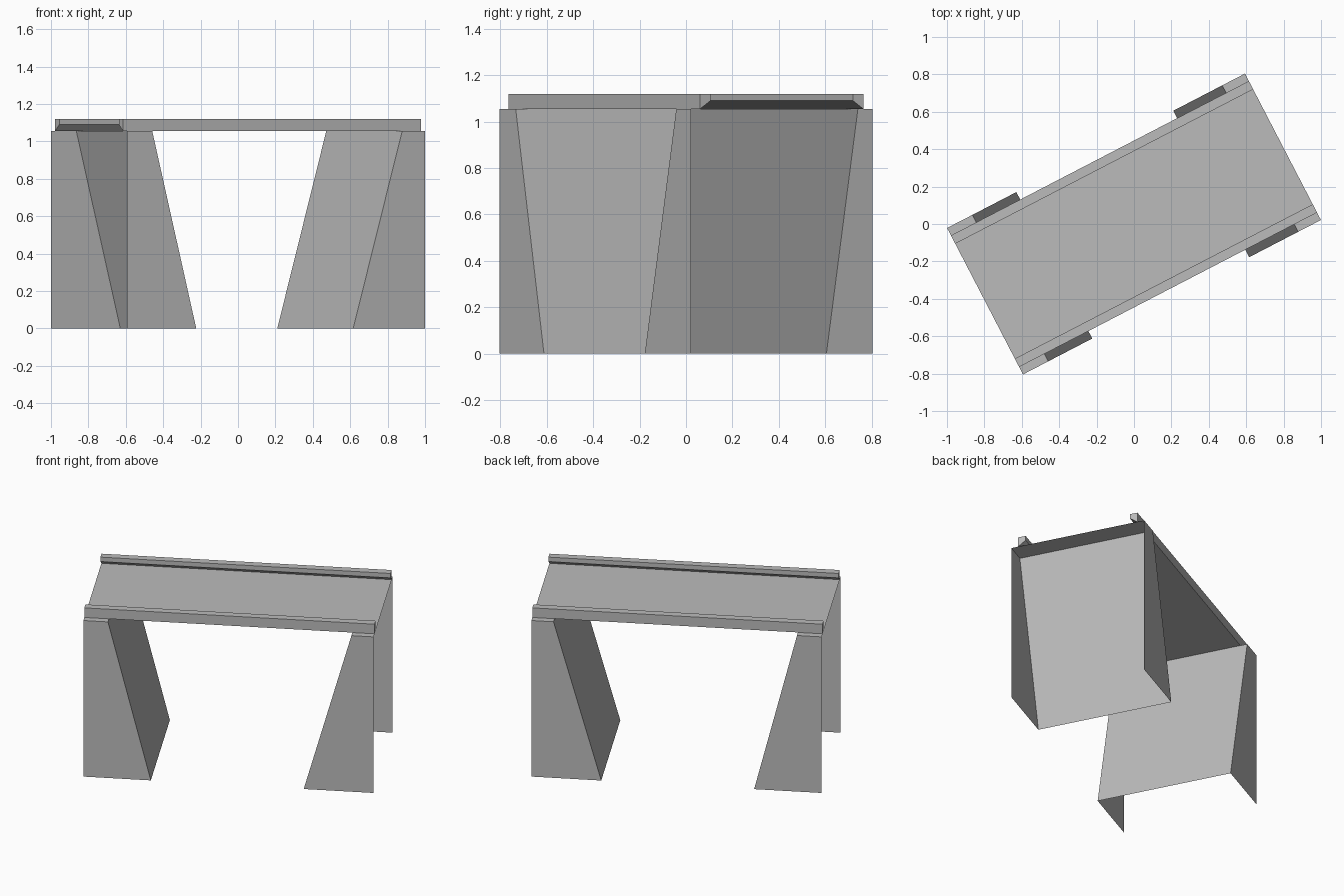
import bpy, math
from mathutils import Matrix

if "Cube" in bpy.data.objects:
    bpy.data.objects.remove(bpy.data.objects["Cube"])

grey = bpy.data.materials.new("concrete_grey")
grey.use_nodes = True
colour = (0.5, 0.5, 0.5, 1)
grey.diffuse_color = colour
grey.node_tree.nodes["Principled BSDF"].inputs["Base Color"].default_value = colour

HALF_L, HALF_W = 0.897, 0.441     # half length and half width of the bridge
DECK_Z, RAIL_Z = 1.055, 1.12
LEDGE, RAIL_W = 0.045, 0.05       # ledge outside each rail, rail thickness
TURN = Matrix.Rotation(math.radians(27.4), 4, "Z")


def build(name, verts, faces):
    mesh = bpy.data.meshes.new(name)
    mesh.from_pydata(verts, [], faces)
    mesh.transform(TURN)
    mesh.materials.append(grey)
    obj = bpy.data.objects.new(name, mesh)
    bpy.context.collection.objects.link(obj)


# Thin deck
edge = HALF_W - LEDGE
build("deck", [(-HALF_L, -edge, DECK_Z), (HALF_L, -edge, DECK_Z),
               (HALF_L, edge, DECK_Z), (-HALF_L, edge, DECK_Z)], [(0, 1, 2, 3)])


# Hollow supports: two wing walls, a sloped inner wall and a top, open at the end
def support(name, s, top, foot):
    outline = [(HALF_L, 0), (HALF_L, DECK_Z), (HALF_L - top, DECK_Z), (HALF_L - foot, 0)]
    verts = [(s * x, s * y, z) for y in (-HALF_W, HALF_W) for x, z in outline]
    build(name, verts, [(3, 2, 1, 0), (4, 5, 6, 7), (2, 3, 7, 6), (1, 2, 6, 5)])


support("left_support", 1, 0.137, 0.432)
support("right_support", -1, 0.152, 0.417)


# Rails: square coping undercut towards the deck on the inner side
def rail(name, s):
    outer, inner = edge, edge - RAIL_W
    profile = [(outer, DECK_Z), (outer, RAIL_Z), (inner, RAIL_Z), (inner, 1.09)]
    verts = [(s * x, s * y, z) for x in (-HALF_L, HALF_L) for y, z in profile]
    sides = [(i, (i + 1) % 4, (i + 1) % 4 + 4, i + 4) for i in range(4)]
    build(name, verts, sides + [(3, 2, 1, 0), (4, 5, 6, 7)])


rail("front_rail", -1)
rail("back_rail", 1)
